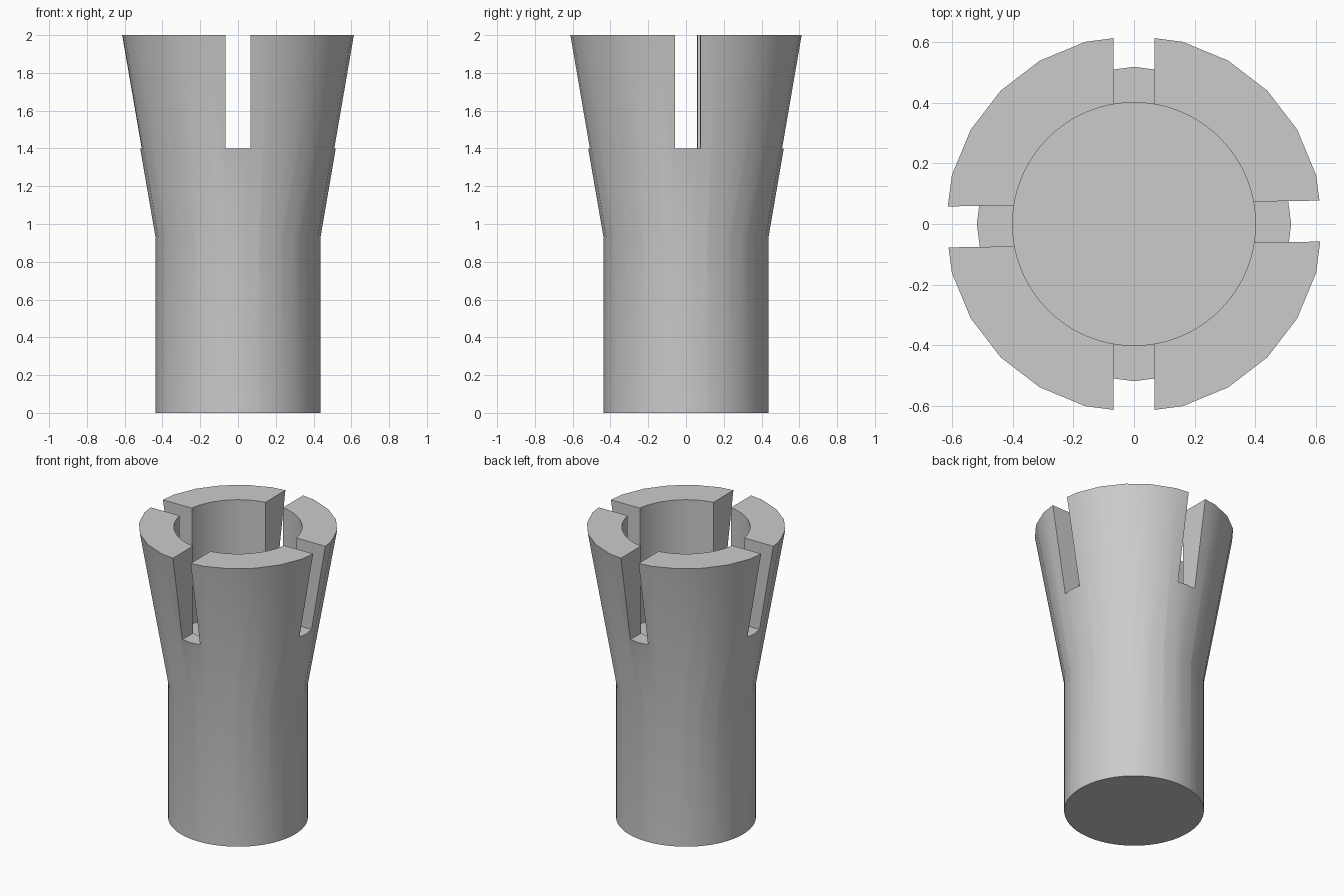
import bpy
import math

if "Cube" in bpy.data.objects:
    bpy.data.objects.remove(bpy.data.objects["Cube"], do_unlink=True)

# Single grey material
grey = bpy.data.materials.new("plain grey")
grey.use_nodes = True
colour = (0.6, 0.6, 0.6, 1)
grey.diffuse_color = colour
grey.node_tree.nodes["Principled BSDF"].inputs["Base Color"].default_value = colour


def frustum(name, sides, r_low, r_high, z_low, z_high):
    """Solid round part with a vertex on the +x axis."""
    bpy.ops.mesh.primitive_cone_add(
        vertices=sides, radius1=r_low, radius2=r_high, depth=z_high - z_low,
        location=(0, 0, (z_low + z_high) / 2))
    part = bpy.context.object
    part.name = name
    part.data.materials.append(grey)
    return part


def slot(name, angle):
    """Long box that cuts two opposite slots at once."""
    bpy.ops.mesh.primitive_cube_add(size=1, location=(0, 0, 1.9),
                                    rotation=(0, 0, math.radians(angle)))
    box = bpy.context.object
    box.name = name
    box.scale = (2, 0.135, 1)
    box.data.materials.append(grey)
    return box


def combine(target, tool, operation):
    """Apply a boolean and remove the tool."""
    bpy.context.view_layer.objects.active = target
    mod = target.modifiers.new(operation.lower(), "BOOLEAN")
    mod.operation = operation
    mod.solver = "EXACT"
    mod.object = tool
    tool.hide_render = True
    bpy.ops.object.modifier_apply(modifier=mod.name)
    bpy.data.objects.remove(tool, do_unlink=True)


# Round shank joined to the faceted flared head
collet = frustum("slotted_collet", 96, 0.436, 0.436, 0, 1.05)
combine(collet, frustum("flared_head", 24, 0.38, 0.621, 0.6, 2), "UNION")

# Blind bore from the top, then the two crossing slots
combine(collet, frustum("bore_cutter", 96, 0.4, 0.4, 1.2, 2.2), "DIFFERENCE")
combine(collet, slot("side_slot_cutter", 0.9), "DIFFERENCE")
combine(collet, slot("front_slot_cutter", 90), "DIFFERENCE")

# Smooth the walls, keep rims and slot edges crisp
bpy.ops.object.select_all(action="DESELECT")
collet.select_set(True)
bpy.context.view_layer.objects.active = collet
bpy.ops.object.shade_smooth_by_angle(angle=math.radians(30))
